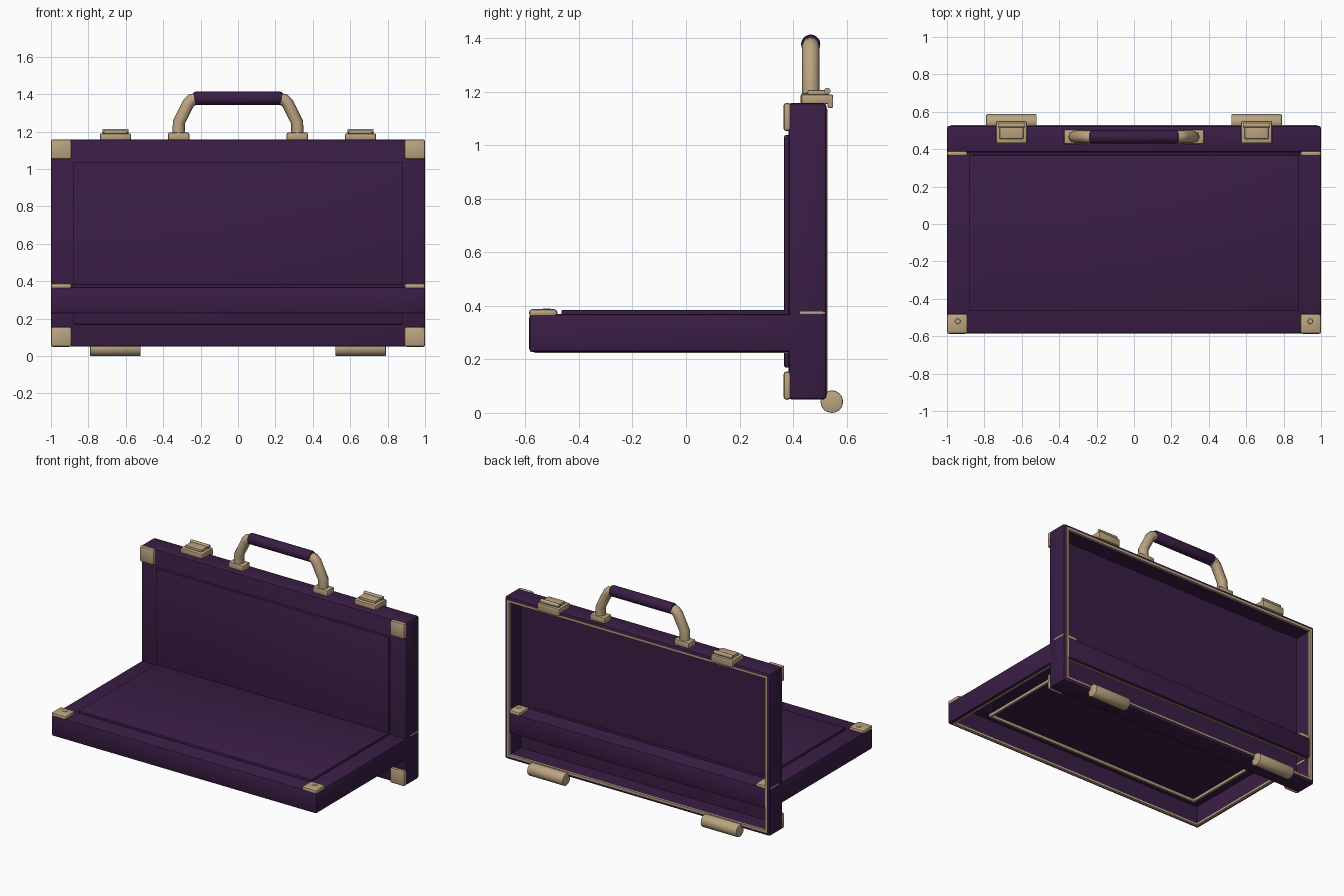
import bpy, bmesh, math
from mathutils import Matrix, Vector

cube = bpy.data.objects.get("Cube")
if cube:
    bpy.data.objects.remove(cube, do_unlink=True)


def material(name, rgb):
    m = bpy.data.materials.new(name)
    m.use_nodes = True
    m.diffuse_color = (*rgb, 1)
    m.node_tree.nodes["Principled BSDF"].inputs["Base Color"].default_value = (*rgb, 1)
    return m


PURPLE = material("purple leather", (0.042, 0.0125, 0.06))
BRASS = material("pale brass", (0.5, 0.37, 0.22))
IDENT = Matrix.Identity(4)


def finish(bm, name, mat, matrix=IDENT):
    me = bpy.data.meshes.new(name)
    bmesh.ops.transform(bm, matrix=matrix, verts=bm.verts)
    bmesh.ops.recalc_face_normals(bm, faces=bm.faces)
    bm.to_mesh(me)
    bm.free()
    ob = bpy.data.objects.new(name, me)
    bpy.context.collection.objects.link(ob)
    me.materials.append(mat)
    bpy.ops.object.select_all(action='DESELECT')
    ob.select_set(True)
    bpy.context.view_layer.objects.active = ob
    bpy.ops.object.shade_smooth_by_angle(angle=math.radians(35))


def block(bm, lo, hi, bevel=0.0):
    """Rounded box between two corners."""
    lo, hi = Vector(lo), Vector(hi)
    m = Matrix.Translation((lo + hi) / 2) @ Matrix.Diagonal((*(hi - lo), 1))
    verts = bmesh.ops.create_cube(bm, size=1, matrix=m)["verts"]
    if bevel:
        edges = list({e for v in verts for e in v.link_edges})
        bmesh.ops.bevel(bm, geom=edges, offset=bevel, segments=2, affect='EDGES', profile=0.5)


def box(name, lo, hi, mat, bevel=0.0, matrix=IDENT):
    bm = bmesh.new()
    block(bm, lo, hi, bevel)
    finish(bm, name, mat, matrix)


def rod(name, a, b, r, mat, sides=24, bevel=0.0):
    a, b = Vector(a), Vector(b)
    bm = bmesh.new()
    bmesh.ops.create_cone(bm, cap_ends=True, segments=sides, radius1=r, radius2=r, depth=(b - a).length)
    if bevel:
        caps = [e for e in bm.edges if abs(e.verts[0].co.z - e.verts[1].co.z) < 1e-4]
        bmesh.ops.bevel(bm, geom=caps, offset=bevel, segments=2, affect='EDGES', profile=0.5)
    m = Matrix.Translation((a + b) / 2) @ (b - a).to_track_quat('Z', 'Y').to_matrix().to_4x4()
    finish(bm, name, mat, m)


# Case halves: outer face at local z = 0, open towards -z
W, H, DEPTH, BORDER = 1.0, 0.554, 0.142, 0.12


def frame(name, inset, width, z0, z1, mat, matrix):
    """Rectangular strip running round the case."""
    bm = bmesh.new()
    x, y = W - inset, H - inset
    for s in (-1, 1):
        xs = sorted((s * x, s * (x - width)))
        ys = sorted((s * y, s * (y - width)))
        block(bm, (xs[0], -y, z0), (xs[1], y, z1))
        block(bm, (-x + width, ys[0], z0), (x - width, ys[1], z1))
    finish(bm, name, mat, matrix)


def tray(name, matrix, rivets):
    bm = bmesh.new()
    block(bm, (-W, -H, -DEPTH), (W, H, 0), 0.012)
    mouth = min(bm.faces, key=lambda f: f.calc_center_median().z)
    bmesh.ops.inset_region(bm, faces=[mouth], thickness=0.03)
    # hollow the inside
    inner = bmesh.ops.extrude_face_region(bm, geom=[mouth])["geom"]
    bmesh.ops.translate(bm, vec=(0, 0, DEPTH - 0.015), verts=[g for g in inner if isinstance(g, bmesh.types.BMVert)])
    bmesh.ops.delete(bm, geom=[mouth], context='FACES_ONLY')
    finish(bm, name, PURPLE, matrix)
    frame(name + "_rim", 0.02, 0.015, -DEPTH - 0.003, -DEPTH + 0.01, BRASS, matrix)
    # raised outer panel
    box(name + "_panel", (-W + BORDER, -H + BORDER, -0.005), (W - BORDER, H - BORDER, 0.016),
        PURPLE, 0.005, matrix)
    # brass corner caps
    bm = bmesh.new()
    for sx in (-1, 1):
        for sy in (-1, 1):
            xs = sorted((sx * (W - 0.11), sx * (W + 0.001)))
            ys = sorted((sy * (H - 0.105), sy * (H + 0.001)))
            block(bm, (xs[0], ys[0], -0.009), (xs[1], ys[1], 0.019), 0.012)
            if rivets:
                spot = Matrix.Translation((sx * (W - 0.058), sy * (H - 0.066), 0.019))
                bmesh.ops.create_cone(bm, cap_ends=True, segments=16, radius1=0.016, radius2=0.013,
                                      depth=0.004, matrix=spot)
    finish(bm, name + "_corners", BRASS, matrix)


upright = Matrix.Translation((0, 0.383, 0.604)) @ Matrix.Rotation(math.pi / 2, 4, 'X')
flat = Matrix.Translation((0, -0.032, 0.369))
tray("upright_half", upright, False)
tray("flat_half", flat, True)

# Brass rail on short posts inside the flat half
RAIL = 0.18
frame("inner_rail", RAIL, 0.014, -0.107, -0.088, BRASS, flat)
bm = bmesh.new()
for sx in (-1, 1):
    for sy in (-1, 1):
        x, y = sx * (W - RAIL - 0.007), sy * (H - RAIL - 0.007)
        block(bm, (x - 0.006, y - 0.006, -0.09), (x + 0.006, y + 0.006, -0.01))
finish(bm, "rail_posts", PURPLE, flat)

# Handle
HY = 0.466
rod("handle_grip", (-0.238, HY, 1.378), (0.238, HY, 1.378), 0.036, PURPLE, 20, 0.012)
for side, s in (("right", -1), ("left", 1)):
    xs = sorted((s * 0.26, s * 0.375))
    box(side + "_handle_foot", (xs[0], 0.428, 1.15), (xs[1], 0.505, 1.195), BRASS, 0.01)
    curve = bpy.data.curves.new(side + "_arm_path", 'CURVE')
    curve.dimensions = '3D'
    curve.bevel_depth = 0.033
    curve.bevel_resolution = 2
    curve.use_fill_caps = True
    sp = curve.splines.new('POLY')
    path = [(0.318, 1.18), (0.316, 1.25), (0.265, 1.352), (0.247, 1.37), (0.215, 1.375)]
    sp.points.add(len(path) - 1)
    for p, (x, z) in zip(sp.points, path):
        p.co = (s * x, HY, z, 1)
    arm = bpy.data.objects.new(side + "_handle_arm", curve)
    bpy.context.collection.objects.link(arm)
    curve.materials.append(BRASS)

    # Latches
    def latch(part, x0, x1, y0, y1, z0, z1, bev):
        a, b = sorted((s * x0, s * x1))
        box(side + "_latch_" + part, (a, y0, z0), (b, y1, z1), BRASS, bev)

    latch("base", 0.573, 0.738, 0.432, 0.55, 1.155, 1.19, 0.006)
    latch("hook", 0.573, 0.738, 0.529, 0.55, 1.14, 1.18, 0.005)
    latch("flap", 0.592, 0.718, 0.455, 0.535, 1.188, 1.206, 0.004)
    rod(side + "_latch_pin", (s * 0.585, 0.528, 1.203), (s * 0.725, 0.528, 1.203), 0.012, BRASS, 12)

    # Hinges
    rod(side + "_hinge", (s * 0.52, 0.545, 0.042), (s * 0.79, 0.545, 0.042), 0.042, BRASS, 24, 0.004)
